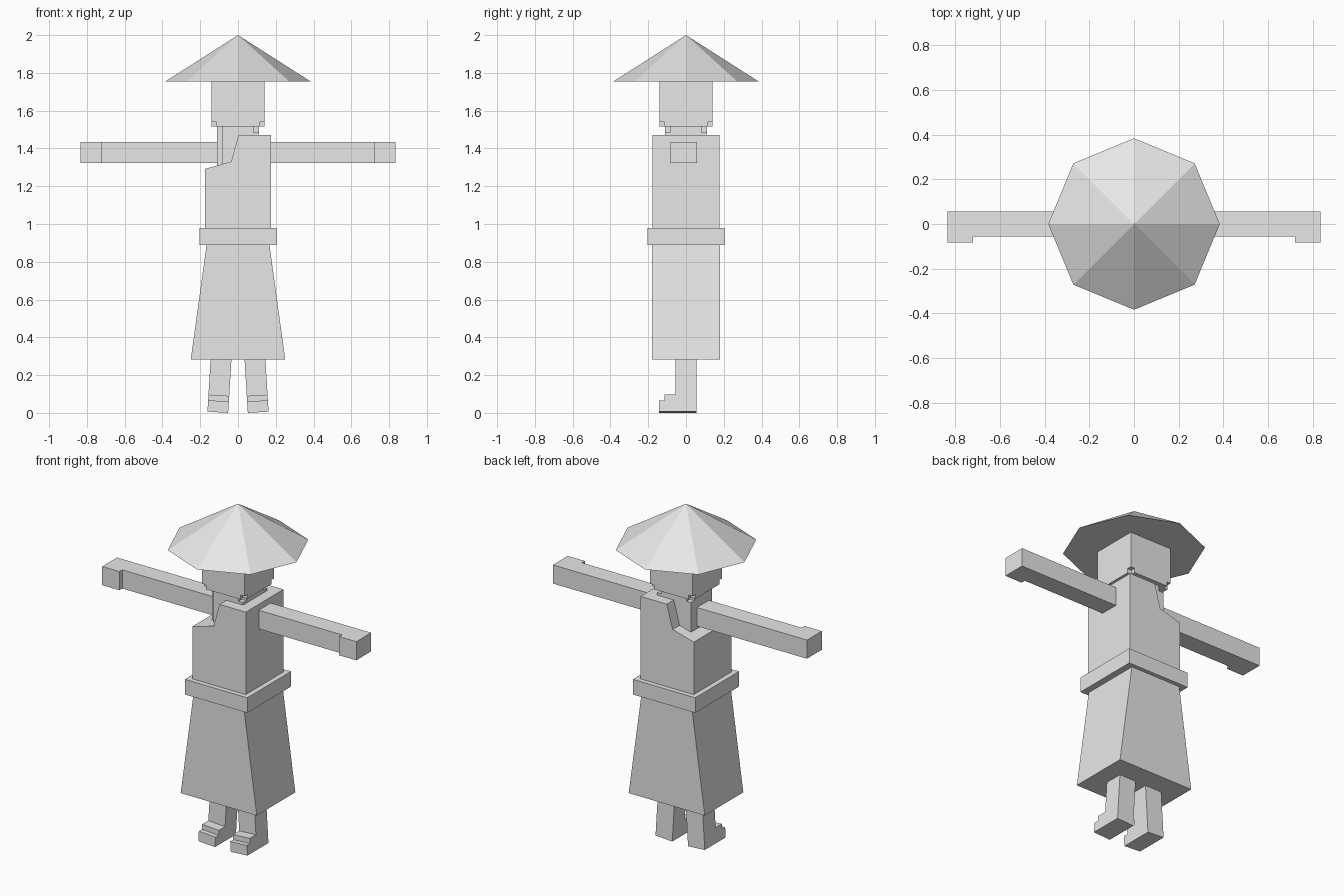
import bpy, bmesh, math
from mathutils import Matrix, Vector

if "Cube" in bpy.data.objects:
    bpy.data.objects.remove(bpy.data.objects["Cube"])

grey = bpy.data.materials.new("plain grey")
grey.diffuse_color = (0.8, 0.8, 0.8, 1)
grey.use_nodes = True
grey.node_tree.nodes["Principled BSDF"].inputs["Base Color"].default_value = grey.diffuse_color


def finish(name, bm):
    bmesh.ops.recalc_face_normals(bm, faces=bm.faces[:])
    mesh = bpy.data.meshes.new(name)
    bm.to_mesh(mesh)
    bm.free()
    mesh.materials.append(grey)
    ob = bpy.data.objects.new(name, mesh)
    bpy.context.collection.objects.link(ob)
    return ob


def prism(name, pts, lo, hi, axis, matrix=None):
    """Extrude a 2D outline along the given axis, from lo to hi."""
    place = {"x": lambda a, b, t: (t, a, b),
             "y": lambda a, b, t: (a, t, b),
             "z": lambda a, b, t: (a, b, t)}[axis]
    bm = bmesh.new()
    ends = [[bm.verts.new(place(a, b, t)) for a, b in pts] for t in (lo, hi)]
    bm.faces.new(ends[0][::-1])
    bm.faces.new(ends[1])
    n = len(pts)
    for i in range(n):
        j = (i + 1) % n
        bm.faces.new((ends[0][i], ends[0][j], ends[1][j], ends[1][i]))
    if matrix:
        bm.transform(matrix)
    return finish(name, bm)


def square(r):
    return [(-r, -r), (r, -r), (r, r), (-r, r)]


def notched(r, n, corners=(0, 1, 2, 3)):
    """Square outline with small square notches at the chosen corners."""
    out = []
    for i, (x, y) in enumerate(square(r)):
        if i not in corners:
            out.append((x, y))
            continue
        ix, iy = x - math.copysign(n, x), y - math.copysign(n, y)
        steps = [(x, iy), (ix, iy), (ix, y)]
        out += steps if i % 2 == 0 else steps[::-1]
    return out


# Eight-sided conical hat with a flat underside
bm = bmesh.new()
tip = bm.verts.new((0, 0, 2.0))
rim = [bm.verts.new((0.384 * math.cos(i * math.pi / 4), 0.384 * math.sin(i * math.pi / 4), 1.755))
       for i in range(8)]
bm.faces.new(rim[::-1])
for i in range(8):
    bm.faces.new((rim[i], rim[(i + 1) % 8], tip))
finish("hat", bm)

# Head with notched lower corners
prism("head", square(0.14), 1.541, 1.757, "z")
prism("jaw", notched(0.14, 0.027), 1.515, 1.541, "z")

# Neck and inner chest
prism("neck", notched(0.112, 0.03), 1.485, 1.515, "z")
prism("chest", notched(0.112, 0.03, (0,)), 1.27, 1.485, "z")

# Robe cut away over one shoulder
prism("robe", [(-0.175, 0.97), (0.175, 0.97), (0.175, 1.47), (0.002, 1.47),
               (-0.036, 1.33), (-0.175, 1.292)], -0.177, 0.177, "y")
prism("belt", square(0.205), 0.89, 0.98, "z")
prism("skirt", [(-0.25, 0.283), (0.25, 0.283), (0.165, 0.9), (-0.165, 0.9)],
      -0.181, 0.181, "y")

for side, s in (("left", -1), ("right", 1)):
    # Arm with a thicker hand
    prism(side + "_arm", [(s * x, y) for x, y in
          [(0.1, -0.055), (0.722, -0.055), (0.722, -0.082), (0.835, -0.082),
           (0.835, 0.057), (0.1, 0.057)]], 1.324, 1.435, "z")
    # Leg with a stepped foot, splayed slightly outwards
    tilt = Matrix.Translation((s * 0.052, 0, 0)) @ Matrix.Rotation(-s * math.radians(3.5), 4, "Y")
    prism(side + "_leg", [(-0.142, 0), (0.055, 0), (0.055, 0.36), (-0.055, 0.36),
          (-0.055, 0.09), (-0.113, 0.09), (-0.113, 0.06), (-0.142, 0.06)],
          0, s * 0.11, "x", tilt)
